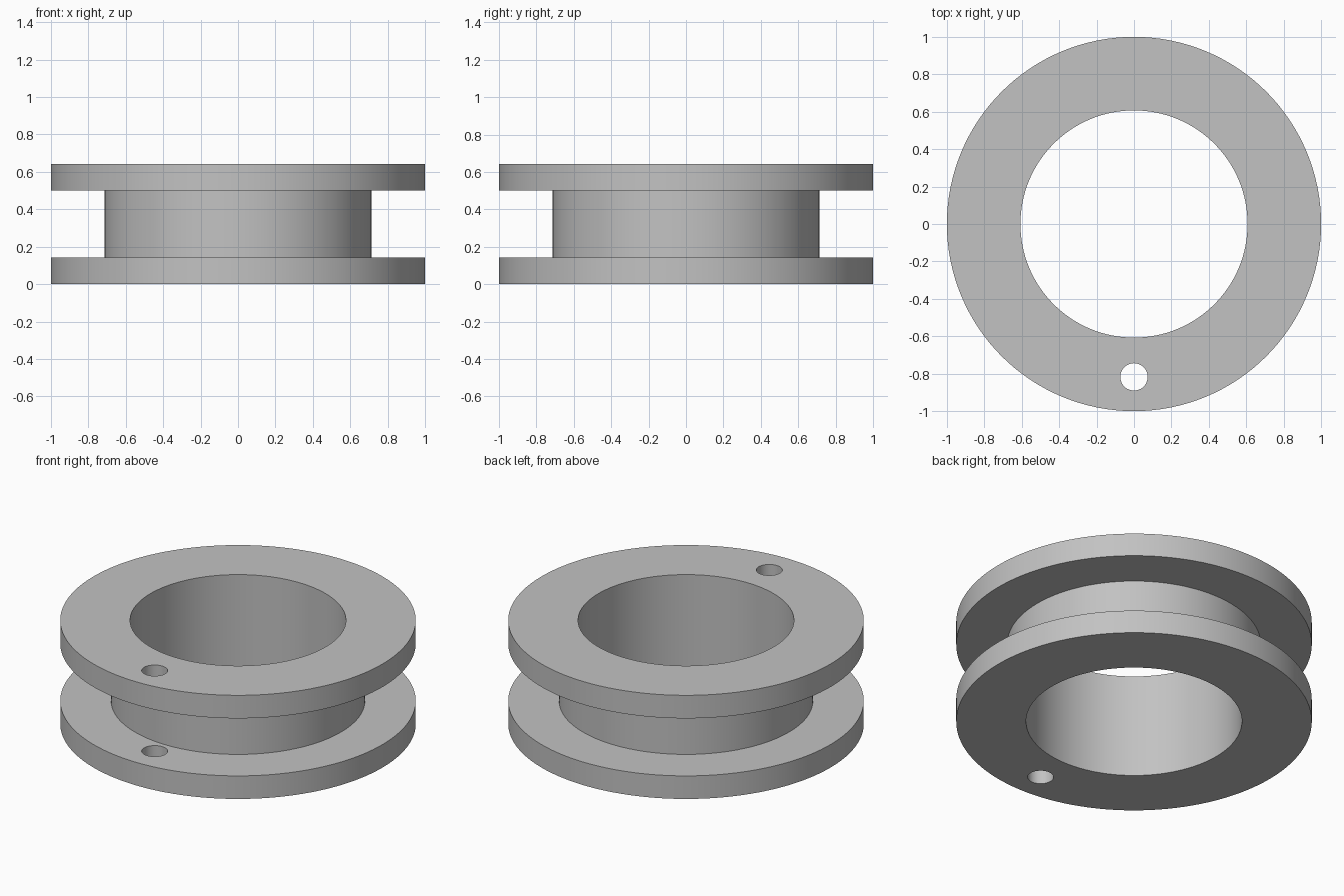
import bpy, bmesh, math

cube = bpy.data.objects.get("Cube")
if cube:
    bpy.data.objects.remove(cube, do_unlink=True)

SEGMENTS = 128
RIM, HUB, BORE = 1.0, 0.714, 0.607
HEIGHT, FLANGE = 0.643, 0.143
HOLE_Y, HOLE_R = -0.817, 0.073

# Plain grey finish
grey = bpy.data.materials.new("plain grey")
grey.use_nodes = True
color = (0.54, 0.54, 0.54, 1)
grey.diffuse_color = color
grey.node_tree.nodes["Principled BSDF"].inputs["Base Color"].default_value = color


def ring_solid(name, profile):
    """Revolve a closed (radius, height) profile around z."""
    bm = bmesh.new()
    rings = []
    for i in range(SEGMENTS):
        a = 2 * math.pi * i / SEGMENTS
        rings.append([bm.verts.new((r * math.cos(a), r * math.sin(a), z))
                      for r, z in profile])
    n = len(profile)
    for i, ring in enumerate(rings):
        following = rings[(i + 1) % SEGMENTS]
        for j in range(n):
            k = (j + 1) % n
            bm.faces.new((ring[j], following[j], following[k], ring[k]))
    bmesh.ops.recalc_face_normals(bm, faces=bm.faces)
    mesh = bpy.data.meshes.new(name)
    bm.to_mesh(mesh)
    bm.free()
    mesh.materials.append(grey)
    obj = bpy.data.objects.new(name, mesh)
    bpy.context.collection.objects.link(obj)
    return obj


# Spool body: bore, two flanges and the recessed hub
spool = ring_solid("flanged_spool", [
    (BORE, 0), (RIM, 0), (RIM, FLANGE), (HUB, FLANGE),
    (HUB, HEIGHT - FLANGE), (RIM, HEIGHT - FLANGE), (RIM, HEIGHT), (BORE, HEIGHT)])

# Small hole through both flanges
bpy.ops.mesh.primitive_cylinder_add(vertices=48, radius=HOLE_R, depth=2,
                                    location=(0, HOLE_Y, HEIGHT / 2))
cutter = bpy.context.object
cutter.name = "hole_cutter"
cutter.hide_render = True
cutter.data.materials.append(grey)

bpy.ops.object.select_all(action="DESELECT")
spool.select_set(True)
bpy.context.view_layer.objects.active = spool
cut = spool.modifiers.new("flange holes", "BOOLEAN")
cut.operation = "DIFFERENCE"
cut.solver = "EXACT"
cut.object = cutter
bpy.ops.object.modifier_apply(modifier=cut.name)
bpy.data.objects.remove(cutter, do_unlink=True)

# Smooth walls with crisp edges
bpy.ops.object.shade_smooth_by_angle(angle=math.radians(30))
